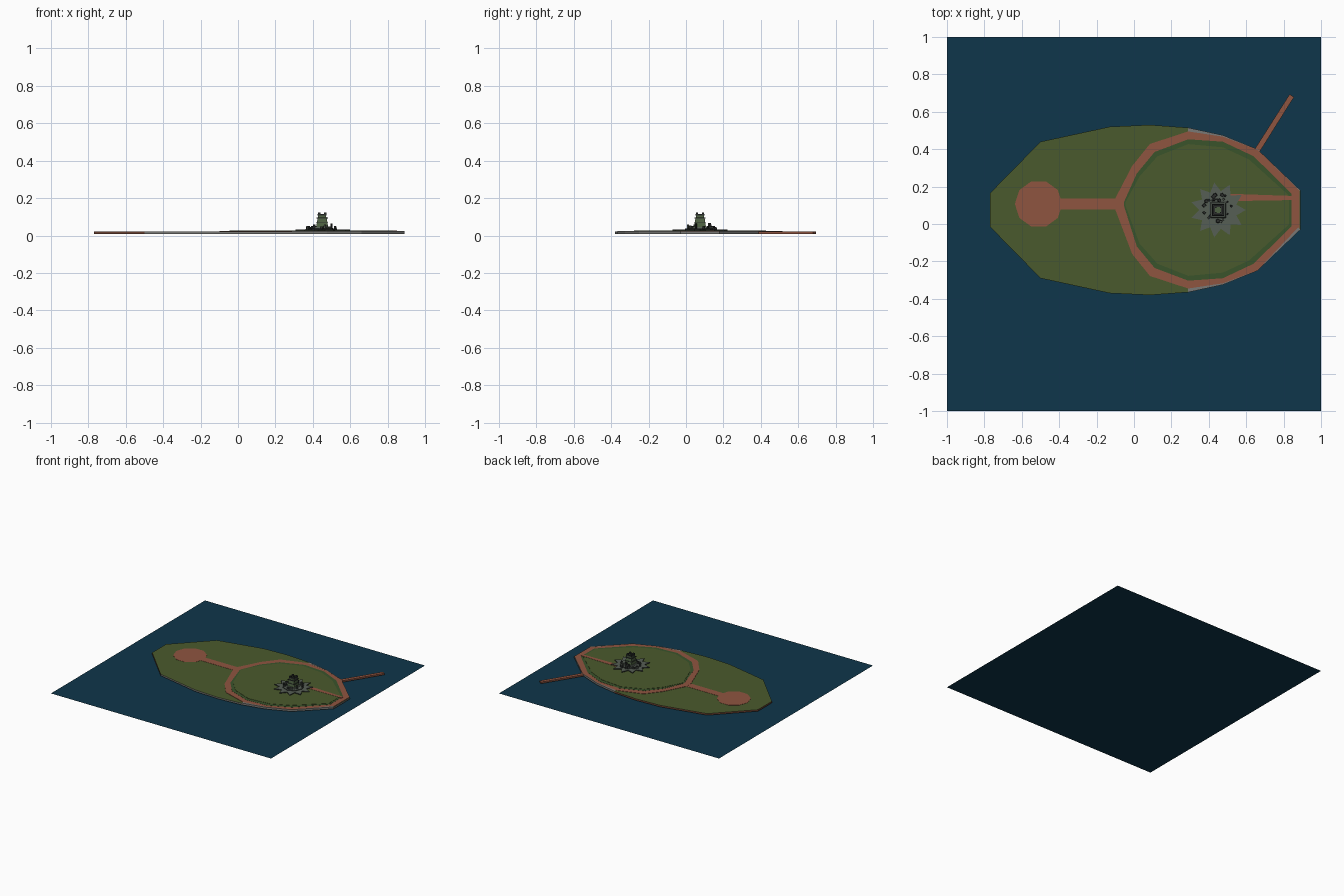
import bpy, bmesh, random
from math import cos, sin, pi
from mathutils import Vector

cube = bpy.data.objects.get("Cube")
if cube:
    bpy.data.objects.remove(cube, do_unlink=True)
random.seed(4)


def material(name, r, g, b):
    m = bpy.data.materials.new(name)
    m.use_nodes = True
    m.diffuse_color = (r, g, b, 1)
    m.node_tree.nodes["Principled BSDF"].inputs["Base Color"].default_value = (r, g, b, 1)
    return m


water = material("deep water", .0045, .037, .069)
grass = material("grass", .068, .102, .026)
hedge = material("dark grass", .042, .088, .024)
brick = material("brick path", .275, .089, .051)
earth = material("brown bank", .17, .06, .035)
seawall = material("sea wall grey", .19, .19, .18)
stone = material("fort stone", .092, .112, .09)
dark = material("dark stone", .026, .03, .027)
copper = material("green stone", .075, .12, .055)


def finish(name, bm, *mats):
    bmesh.ops.recalc_face_normals(bm, faces=bm.faces)
    me = bpy.data.meshes.new(name)
    bm.to_mesh(me)
    bm.free()
    for m in mats:
        me.materials.append(m)
    ob = bpy.data.objects.new(name, me)
    bpy.context.collection.objects.link(ob)
    return ob


def prism(name, pts, z0, z1, *mats, top_scale=1, side_rule=None):
    """Extrude an outline upward; side_rule picks the material of each wall."""
    bm = bmesh.new()
    c = sum((Vector(p) for p in pts), Vector((0, 0))) / len(pts)
    low = [bm.verts.new((x, y, z0)) for x, y in pts]
    high = [bm.verts.new((*(c + (Vector(p) - c) * top_scale), z1)) for p in pts]
    bm.faces.new(low)
    bm.faces.new(high)
    for i in range(len(pts)):
        j = (i + 1) % len(pts)
        f = bm.faces.new((low[i], low[j], high[j], high[i]))
        if side_rule:
            f.material_index = side_rule(f.calc_center_median())
    return finish(name, bm, *mats)


def band(name, outer, inner, z0, z1, mat, closed=True):
    """Flat strip with thickness between two matching outlines."""
    bm = bmesh.new()
    rows = [[bm.verts.new((x, y, z)) for x, y in line]
            for line, z in ((outer, z0), (outer, z1), (inner, z1), (inner, z0))]
    n = len(outer)
    for i in range(n if closed else n - 1):
        j = (i + 1) % n
        for k in range(4):
            a, b = rows[k], rows[(k + 1) % 4]
            bm.faces.new((a[i], a[j], b[j], b[i]))
    return finish(name, bm, mat)


def square(cx, cy, h):
    return [(cx - h, cy - h), (cx + h, cy - h), (cx + h, cy + h), (cx - h, cy + h)]


def circle(cx, cy, r, n, r2=None):
    return [(cx + (r2 if r2 and i % 2 else r) * cos(2 * pi * i / n),
             cy + (r2 if r2 and i % 2 else r) * sin(2 * pi * i / n)) for i in range(n)]


MID = .075       # island axis
WALK = .107      # west walk axis


def mirrored(half, west=MID):
    """Close a west-to-east half outline across the island axis."""
    axis = [west] + [MID] * (len(half) - 1)
    up = [(x, a + d) for (x, d), a in zip(half, axis)]
    down = [(x, a - d) for (x, d), a in zip(half, axis)]
    return up + down[::-1]


# Water sheet
bm = bmesh.new()
bm.faces.new([bm.verts.new((x, y, 0)) for x, y in square(0, 0, 1)])
finish("water", bm, water)

# Island slab with brown banks to the west and grey walls to the east
shore = [(-.77, .09), (-.5, .365), (-.13, .445), (.085, .455), (.29, .44),
         (.475, .4), (.66, .325), (.89, .105)]


def bank(c):
    return 1 if c.x < -.5 or (c.y > MID and c.x < .25) else 2


prism("island", mirrored(shore), .008, .021, grass, earth, seawall, side_rule=bank)

# Ring path and the raised lawn inside it
ring_out = [(-.1, .03), (-.01, .235), (.085, .353), (.29, .42), (.475, .392),
            (.66, .323), (.886, .103)]
ring_in = [(-.053, .012), (.015, .195), (.11, .31), (.29, .378), (.475, .365),
           (.64, .287), (.843, .086)]
lawn = [(-.045, .01), (.03, .18), (.125, .287), (.29, .352), (.475, .335),
        (.615, .27), (.828, .078)]
path_out, path_in = mirrored(ring_out, WALK), mirrored(ring_in, WALK)
band("ring_path", path_out, path_in, .019, .0235, brick)
prism("lawn_edge", path_in, .019, .0245, hedge)
prism("inner_lawn", mirrored(lawn, WALK), .023, .0265, grass)

# Grey coping along both shores of the eastern half
for side, label in ((1, "north"), (-1, "south")):
    rim = [(x, MID + side * d) for x, d in shore[4:]]
    edge = [(x, MID + side * d) for x, d in ring_out[3:]]
    if side < 0:
        edge[-1] = (.878, MID - .093)
    band(label + "_coping", rim, edge, .019, .0238, seawall, closed=False)

# West plaza, walks and dock
prism("plaza", circle(-.51, WALK, .127, 10), .019, .0225, brick)
prism("west_walk", [(-.42, WALK - .03), (-.07, WALK - .03), (-.07, WALK + .03),
                    (-.42, WALK + .03)], .019, .0225, brick)
prism("east_walk", [(.5, .122), (.85, .128), (.85, .15), (.5, .162)], .024, .028, brick)
prism("dock", [(.642, .395), (.668, .38), (.855, .678), (.832, .694)], .008, .021, brick)

# Star-shaped fort with terraces
CX, CY = .45, MID
prism("star_fort", circle(CX, CY, .148, 22, .102), .024, .033, stone, dark,
      side_rule=lambda c: 1)
prism("fort_terrace", circle(CX, CY, .08, 8), .033, .038, stone, dark,
      side_rule=lambda c: 1)

# Tapered tower in stacked stages: half width, bottom, top, taper
for i, (h, z0, z1, t, m) in enumerate([
        (.042, .038, .046, .9, stone), (.032, .046, .066, .9, copper),
        (.032, .066, .07, 1, dark), (.028, .07, .092, .88, copper),
        (.03, .092, .097, 1, dark), (.022, .097, .108, .95, copper)]):
    prism(f"tower_stage_{i + 1}", square(CX, CY, h), z0, z1, m, top_scale=t)
band("tower_parapet", square(CX, CY, .024), square(CX, CY, .016), .106, .116, dark)
for i, (x, y) in enumerate(square(CX, CY, .016)):
    prism(f"parapet_post_{i + 1}", square(x, y, .006), .11, .124, dark)

# Fallen blocks around the tower, heaped to the north
for i in range(26):
    a = random.uniform(.05, .95) * pi if i < 18 else random.uniform(1, 2) * pi
    d = random.uniform(.05, .085)
    s = random.uniform(.006, .014)
    z = .036 + random.uniform(.004, .028) * (.09 - d) / .04
    prism(f"fallen_block_{i + 1}",
          circle(CX + d * cos(a), CY + d * sin(a), s, random.choice((4, 5))),
          .032, z + .006, random.choice((stone, dark, dark)), top_scale=.75)
